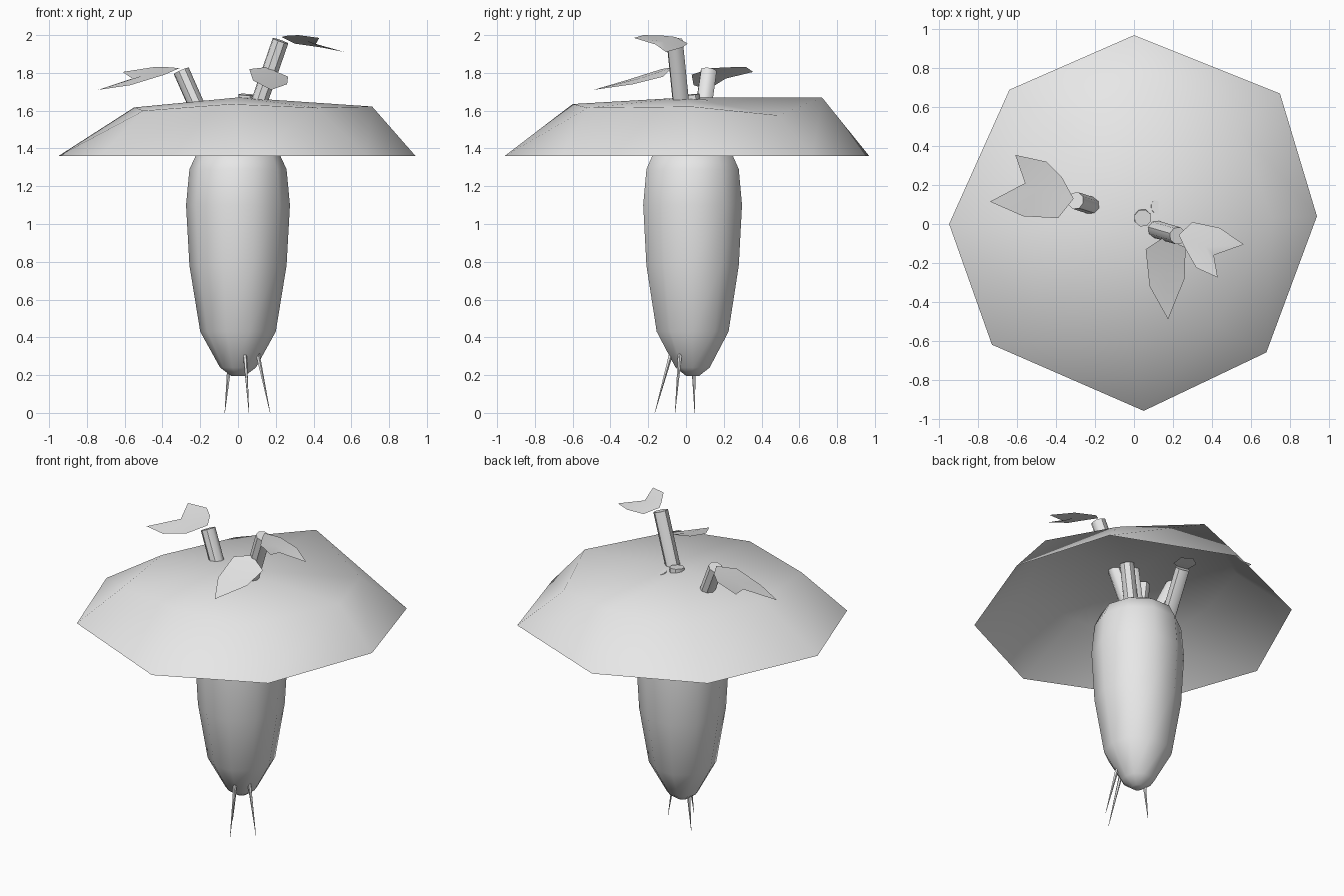
import bpy, bmesh, math
from mathutils import Vector

old = bpy.data.objects.get("Cube")
if old:
    bpy.data.objects.remove(old, do_unlink=True)

grey = bpy.data.materials.new("light_grey")
grey.use_nodes = True
grey.diffuse_color = (0.8, 0.8, 0.8, 1)
grey.node_tree.nodes["Principled BSDF"].inputs["Base Color"].default_value = (0.8, 0.8, 0.8, 1)


def make(name, verts, faces, smooth=None):
    """Mesh object from points and faces; smooth is the sharp-edge angle in degrees."""
    me = bpy.data.meshes.new(name)
    me.from_pydata([tuple(v) for v in verts], [], faces)
    me.materials.append(grey)
    ob = bpy.data.objects.new(name, me)
    bpy.context.collection.objects.link(ob)
    if smooth:
        bpy.ops.object.select_all(action='DESELECT')
        ob.select_set(True)
        bpy.context.view_layer.objects.active = ob
        bpy.ops.object.shade_smooth_by_angle(angle=math.radians(smooth))
    return ob


def bridge(rows, n):
    """Quads joining consecutive rings of n points."""
    return [(r * n + i, r * n + (i + 1) % n, (r + 1) * n + (i + 1) % n, (r + 1) * n + i)
            for r in range(rows - 1) for i in range(n)]


def tube(name, a, b, r0, r1, n=8):
    """Capped tapered cylinder from a to b."""
    a, b = Vector(a), Vector(b)
    q = (b - a).to_track_quat('Z', 'Y')
    verts = [p + q @ Vector((r * math.cos(t), r * math.sin(t), 0))
             for p, r in ((a, r0), (b, r1))
             for t in (2 * math.pi * i / n for i in range(n))]
    faces = bridge(2, n) + [tuple(range(n))[::-1], tuple(range(n, 2 * n))]
    return make(name, verts, faces, 45)


# Root body: lathed profile of (radius, height)
profile = [(0.035, 0.195), (0.095, 0.24), (0.2, 0.43), (0.257, 0.78),
           (0.275, 1.1), (0.257, 1.29), (0.22, 1.37), (0.12, 1.43)]
N = 10
verts = [(r * math.cos(2 * math.pi * i / N), 0.035 + r * math.sin(2 * math.pi * i / N), z)
         for r, z in profile for i in range(N)]
last = (len(profile) - 1) * N
make("root_body", verts,
     bridge(len(profile), N) + [tuple(range(N))[::-1], tuple(range(last, last + N))], 60)

# Canopy: open shell, rim and uneven shoulder ring, clockwise from the back
rim = [(0, 0.97), (0.75, 0.67), (0.94, 0.04), (0.68, -0.66),
       (0.05, -0.96), (-0.73, -0.62), (-0.95, 0), (-0.64, 0.69)]
shoulder = [(0.06, 0.72, 1.67), (0.54, 0.49, 1.575), (0.71, 0.03, 1.622), (0.42, -0.52, 1.615),
            (-0.04, -0.6, 1.635), (-0.5, -0.48, 1.6), (-0.55, 0, 1.617), (-0.37, 0.5, 1.59)]
verts = [(x, y, 1.36) for x, y in rim] + shoulder + [(0, 0, 1.67)]
faces = [f[::-1] for f in bridge(2, 8)]
faces += [(8 + (i + 1) % 8, 8 + i, 16) for i in range(8)]
make("canopy", verts, faces, 180)

# Stems rising from the top of the body
stems = {
    "tall_stem": ((0.02, 0.0, 1.38), (0.225, -0.06, 1.97), 0.045),
    "side_stem": ((-0.11, 0.06, 1.38), (-0.30, 0.12, 1.81), 0.045),
    "centre_stem": ((0.03, 0.06, 1.4), (0.045, 0.03, 1.685), 0.045),
    "right_short_stem": ((0.07, 0.06, 1.4), (0.13, 0.09, 1.65), 0.045),
    "left_short_stem": ((-0.05, 0.0, 1.4), (-0.1, -0.03, 1.64), 0.04),
    "back_short_stem": ((-0.15, 0.13, 1.36), (-0.09, 0.34, 1.59), 0.045),
}
for name, (a, b, r) in stems.items():
    tube(name, a, b, r, r)

# Leaves: single flat-shaded sheets
leaves = {
    "side_leaf": [(-0.31, 0.13, 1.825), (-0.37, 0.24, 1.83), (-0.45, 0.32, 1.83),
                  (-0.61, 0.355, 1.805), (-0.56, 0.21, 1.77), (-0.74, 0.115, 1.71),
                  (-0.57, 0.04, 1.735), (-0.39, 0.03, 1.79)],
    "top_leaf": [(0.23, -0.055, 1.99), (0.30, 0.01, 1.955), (0.44, -0.02, 1.935),
                 (0.565, -0.105, 1.91), (0.41, -0.16, 1.95), (0.43, -0.275, 1.985),
                 (0.32, -0.225, 2.0), (0.26, -0.12, 1.997)],
    "front_leaf": [(0.06, -0.13, 1.82), (0.15, -0.07, 1.83), (0.265, -0.12, 1.78),
                   (0.26, -0.28, 1.74), (0.175, -0.49, 1.71), (0.08, -0.32, 1.76)],
    "inner_leaf": [(-0.13, 0.33, 1.60), (-0.09, 0.31, 1.61), (-0.02, 0.34, 1.60),
                   (-0.01, 0.42, 1.60), (-0.07, 0.46, 1.60), (-0.13, 0.42, 1.60)],
}
for name, pts in leaves.items():
    c = sum((Vector(p) for p in pts), Vector()) / len(pts)
    n = len(pts)
    make(name, pts + [c], [((i + 1) % n, i, n) for i in range(n)], 180)

# Thin rootlets at the tip
rootlets = {
    "front_rootlet": ((0.035, -0.075, 0.33), (0.058, -0.165, 0.0)),
    "right_rootlet": ((0.1, -0.03, 0.33), (0.17, -0.058, 0.0)),
    "left_rootlet": ((-0.045, 0.04, 0.25), (-0.07, 0.046, 0.0)),
}
for name, (a, b) in rootlets.items():
    tube(name, a, b, 0.012, 0.001, 5)
